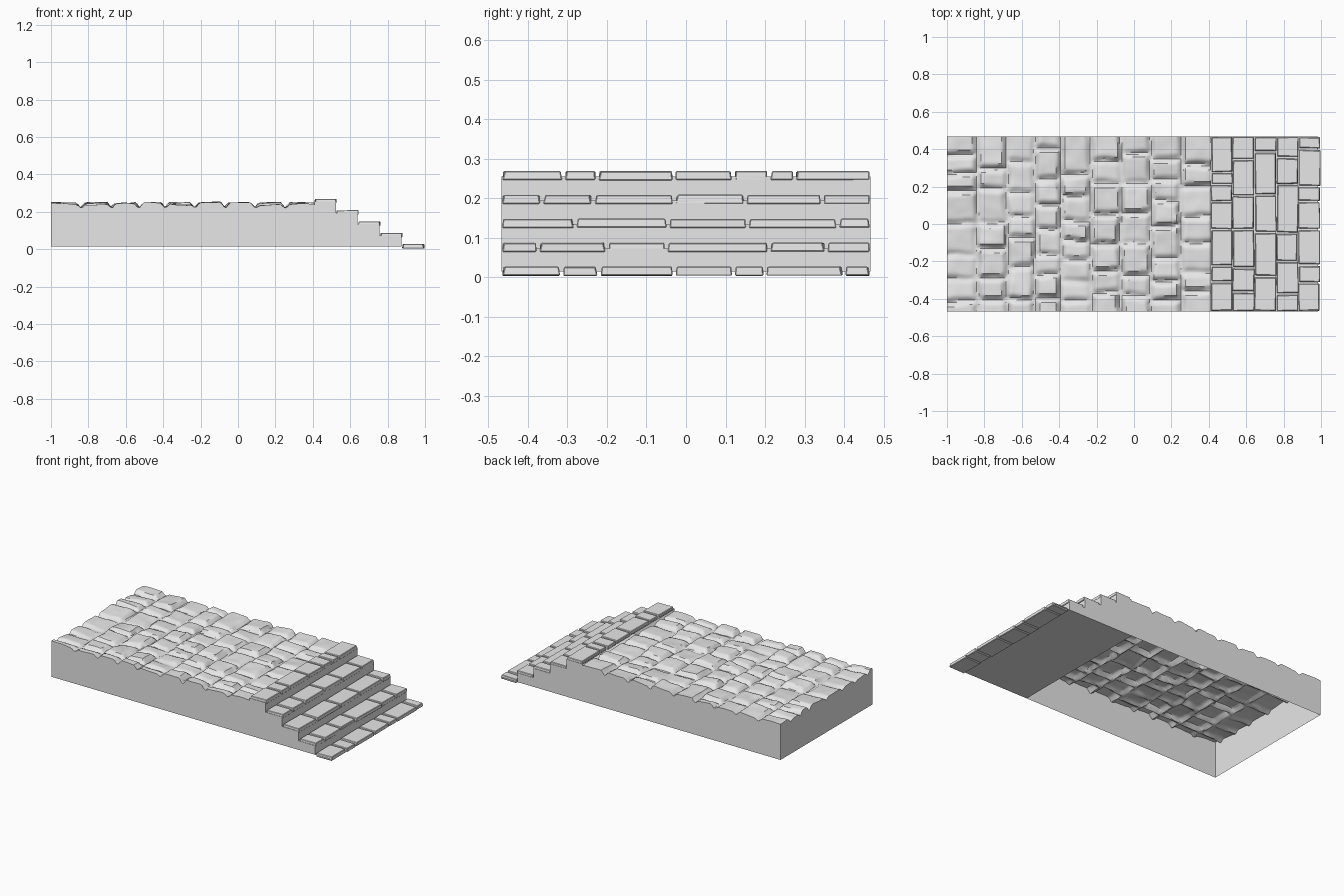
import bpy
import bmesh
import random
from mathutils import Vector, Matrix, noise

random.seed(7)
cube = bpy.data.objects.get("Cube")
if cube:
    bpy.data.objects.remove(cube, do_unlink=True)

stone = bpy.data.materials.new("grey_stone")
stone.use_nodes = True
stone.diffuse_color = (0.8, 0.8, 0.8, 1)
stone.node_tree.nodes["Principled BSDF"].inputs["Base Color"].default_value = (0.8, 0.8, 0.8, 1)

LEFT, EDGE, HALF, BASE = -1.0, 0.41, 0.467, 0.015


def add_object(name, bm, smooth=None):
    mesh = bpy.data.meshes.new(name)
    bm.to_mesh(mesh)
    bm.free()
    mesh.materials.append(stone)
    ob = bpy.data.objects.new(name, mesh)
    bpy.context.collection.objects.link(ob)
    if smooth:
        bpy.ops.object.select_all(action="DESELECT")
        ob.select_set(True)
        bpy.context.view_layer.objects.active = ob
        bpy.ops.object.shade_smooth_by_angle(angle=smooth)
    return ob


# Staggered rows of cobbles: each is (x0, x1, y0, y1, lift, slope x, slope y)
seams = [-1.05, -0.84, -0.68, -0.53, -0.39, -0.23, -0.07, 0.09, 0.25, 0.43]
cobbles = []
for x0, x1 in zip(seams, seams[1:]):
    y = -HALF - random.uniform(0.03, 0.1)
    while y < HALF:
        end = y + random.uniform(0.09, 0.18)
        if HALF - end < 0.05:
            end = HALF + 0.06
        cobbles.append((x0, x1, y, end, random.uniform(0.012, 0.03),
                        random.uniform(-0.08, 0.08), random.uniform(-0.09, 0.09)))
        y = end


def paving_height(x, y):
    # wobble the joints a little so they are not ruler straight
    wob = noise.noise_vector(Vector((x * 9, y * 9, 0))) * 0.012
    u, v = x + wob.x, y + wob.y
    for x0, x1, y0, y1, lift, sx, sy in cobbles:
        if x0 <= u < x1 and y0 <= v < y1:
            d = min(u - x0, x1 - u, v - y0, y1 - v)
            t = min(d / 0.026, 1)
            t = t * t * (3 - 2 * t)
            crown = lift + sx * (u - (x0 + x1) / 2) + sy * (v - (y0 + y1) / 2)
            rough = 0.004 * noise.noise(Vector((x * 14, y * 14, 3)))
            return 0.222 + t * crown + rough
    return 0.225


# Hollow platform: cobbled top with three walls dropped from its rim
bm = bmesh.new()
bmesh.ops.create_grid(bm, x_segments=116, y_segments=78, size=1)
for v in bm.verts:
    v.co.x = LEFT + (v.co.x + 1) / 2 * (EDGE - LEFT)
    v.co.y *= HALF
    v.co.z = paving_height(v.co.x, v.co.y)
rim = [e for e in bm.edges if e.is_boundary
       and not all(v.co.x > EDGE - 0.001 for v in e.verts)]
walls = bmesh.ops.extrude_edge_only(bm, edges=rim)["geom"]
for v in walls:
    if isinstance(v, bmesh.types.BMVert):
        v.co.z = BASE
bmesh.ops.recalc_face_normals(bm, faces=bm.faces[:])
bm.faces.ensure_lookup_table()
if bm.faces[0].normal.z < 0:
    bmesh.ops.reverse_faces(bm, faces=bm.faces[:])
add_object("cobbled_platform", bm, 0.7)

# Stair body: stepped profile swept across the width, open toward the platform
STEPS, RUN, RISE, TOP = 5, 0.117, 0.0605, 0.27
profile = [(EDGE, BASE), (EDGE, TOP - 0.015)]
for i in range(STEPS - 1):
    x = EDGE + RUN * (i + 1) - 0.004
    profile += [(x, TOP - RISE * i - 0.015), (x, TOP - RISE * (i + 1) - 0.015)]
profile[-1] = (profile[-1][0], BASE)
profile += [(0.985, BASE)]
bm = bmesh.new()
front = [bm.verts.new((x, -HALF, z)) for x, z in profile]
back = [bm.verts.new((x, HALF, z)) for x, z in profile]
bm.faces.new(front[:-1])
bm.faces.new(back[:-1])
for i in range(1, len(profile)):
    j = (i + 1) % len(profile)
    bm.faces.new((front[i], front[j], back[j], back[i]))
bmesh.ops.recalc_face_normals(bm, faces=bm.faces[:])
add_object("stair_body", bm)

# Tread slabs: joints between slabs on each step, from the top step down
joints = [
    (-0.31, -0.225, -0.03, 0.12, 0.21, 0.275),
    (-0.365, -0.235, -0.03, 0.15, 0.345),
    (-0.28, -0.045, 0.155, 0.385),
    (-0.375, -0.2, -0.05, 0.21, 0.355),
    (-0.315, -0.22, -0.03, 0.12, 0.2, 0.4),
]
for i, cuts in enumerate(joints):
    bm = bmesh.new()
    ends = (-HALF - 0.002, *cuts, HALF + 0.002)
    x0, top = EDGE + RUN * i, TOP - RISE * i
    for y0, y1 in zip(ends, ends[1:]):
        size = (RUN - random.uniform(0, 0.006), y1 - y0 - 0.008, 0.023)
        mid = (x0 + RUN / 2 + random.uniform(-0.002, 0.003), (y0 + y1) / 2, top - 0.0125)
        turn = Matrix.Rotation(random.uniform(-0.012, 0.012), 4, "Z")
        tip = Matrix.Rotation(random.uniform(-0.012, 0.012), 4, "Y")
        slab = bmesh.ops.create_cube(bm, size=1, matrix=Matrix.Translation(mid) @ turn @ tip
                                     @ Matrix.Diagonal((*size, 1)))
        # worn upper corners
        for v in slab["verts"]:
            if v.co.z > mid[2]:
                v.co.x -= random.uniform(0, 0.004) * (1 if v.co.x > mid[0] else -1)
                v.co.y -= random.uniform(0, 0.006) * (1 if v.co.y > mid[1] else -1)
    bmesh.ops.bevel(bm, geom=bm.edges[:], offset=0.0025, segments=1, affect="EDGES")
    for v in bm.verts:
        v.co.x = min(v.co.x, 1.0)
        v.co.z = max(v.co.z, 0.0)
    add_object(f"tread_slabs_{i + 1}", bm)
